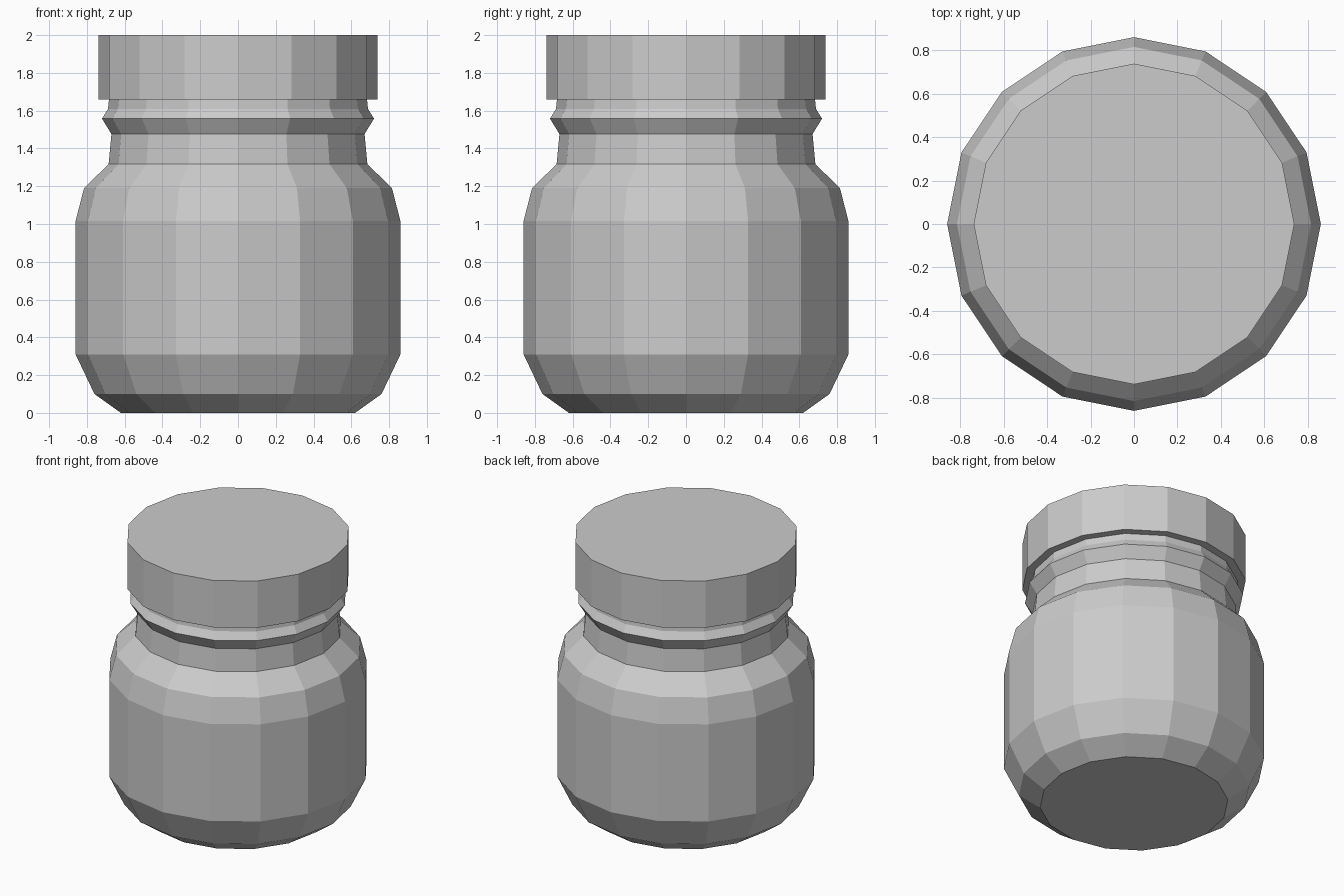
import bpy, bmesh
from math import cos, sin, tau

if "Cube" in bpy.data.objects:
    bpy.data.objects.remove(bpy.data.objects["Cube"])

SIDES = 16


def lathe(name, profile):
    """Closed faceted solid of revolution from (radius, height) points."""
    bm = bmesh.new()
    rings = [[bm.verts.new((r * cos(tau * i / SIDES), r * sin(tau * i / SIDES), z))
              for i in range(SIDES)] for r, z in profile]
    for low, high in zip(rings, rings[1:]):
        for i in range(SIDES):
            j = (i + 1) % SIDES
            bm.faces.new((low[i], low[j], high[j], high[i]))
    bm.faces.new(rings[0][::-1])
    bm.faces.new(rings[-1])
    mesh = bpy.data.meshes.new(name)
    bm.to_mesh(mesh)
    bm.free()
    obj = bpy.data.objects.new(name, mesh)
    bpy.context.collection.objects.link(obj)
    return obj


# Jar: rounded base, straight wall, shoulder, neck and collar ridge
lathe("jar_body", [(0.62, 0), (0.76, 0.10), (0.86, 0.31), (0.86, 1.015),
                   (0.815, 1.19), (0.685, 1.317), (0.67, 1.476),
                   (0.72, 1.558), (0.688, 1.61), (0.683, 1.66)])

# Lid: plain cap overhanging the neck
lathe("lid", [(0.738, 1.66), (0.738, 2.0)])
